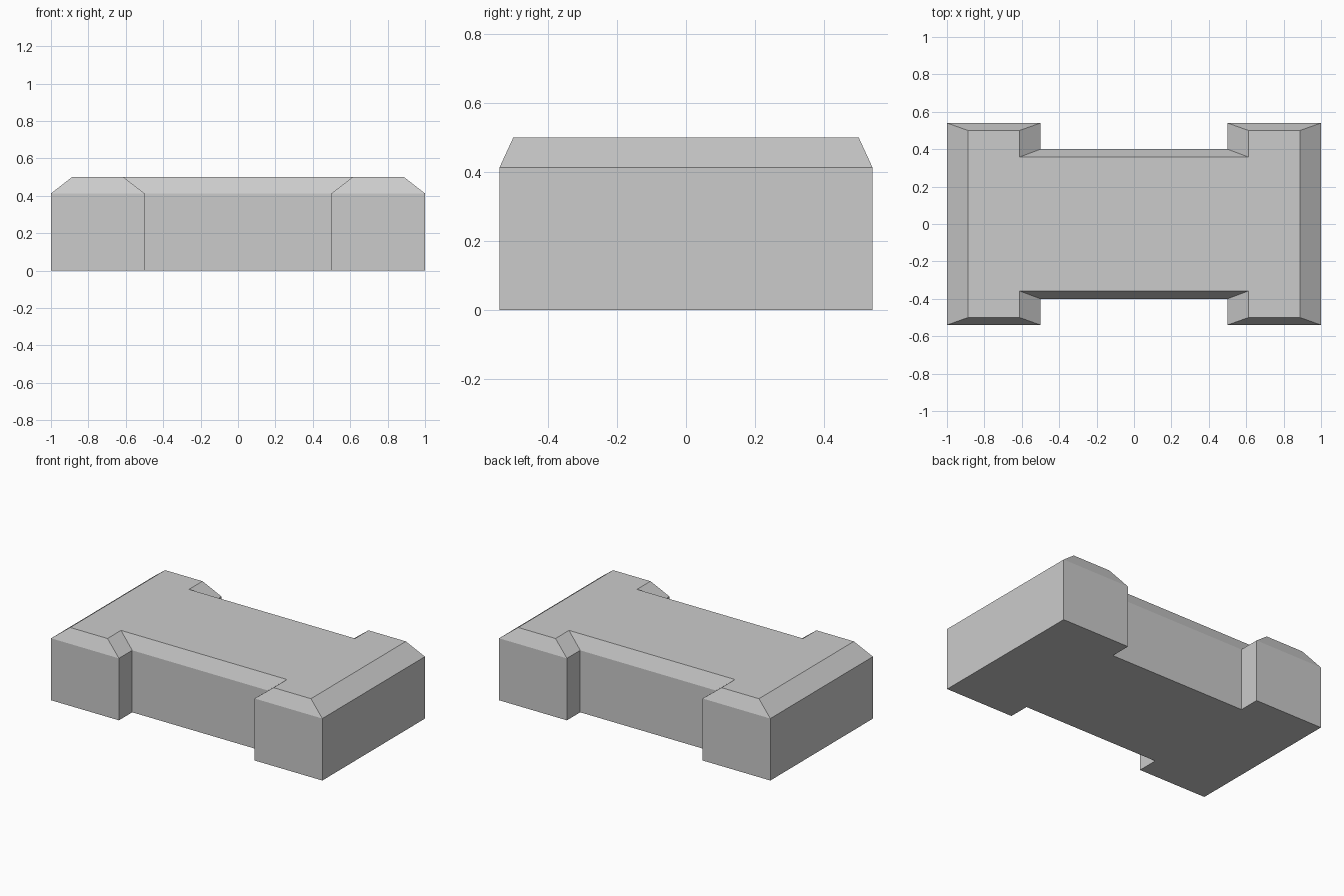
import bpy, bmesh

if "Cube" in bpy.data.objects:
    bpy.data.objects.remove(bpy.data.objects["Cube"])

# Quarter outlines (x, y), from the long-side middle round to the end wall
WALL = [(0.5, 0.4), (0.5, 0.54), (1.0, 0.54)]
CROWN = [(0.612, 0.358), (0.612, 0.5), (0.888, 0.5)]


def full_outline(quarter):
    """Mirror a quarter outline into the closed H-shaped plan."""
    right = quarter + [(x, -y) for x, y in reversed(quarter)]
    return right + [(-x, y) for x, y in reversed(right)]


def ring(bm, quarter, z):
    return [bm.verts.new((x, y, z)) for x, y in full_outline(quarter)]


# Solid block: straight walls, then a bevelled crown
bm = bmesh.new()
rings = [ring(bm, WALL, 0.0), ring(bm, WALL, 0.413), ring(bm, CROWN, 0.5)]
for low, high in zip(rings, rings[1:]):
    for i in range(len(low)):
        j = (i + 1) % len(low)
        bm.faces.new((low[i], low[j], high[j], high[i]))

# Flat base and top
caps = [bm.faces.new(rings[0]), bm.faces.new(rings[-1])]
bmesh.ops.triangulate(bm, faces=caps)
bmesh.ops.recalc_face_normals(bm, faces=bm.faces)

mesh = bpy.data.meshes.new("stone_block")
bm.to_mesh(mesh)
bm.free()
block = bpy.data.objects.new("stone_block", mesh)
bpy.context.collection.objects.link(block)
